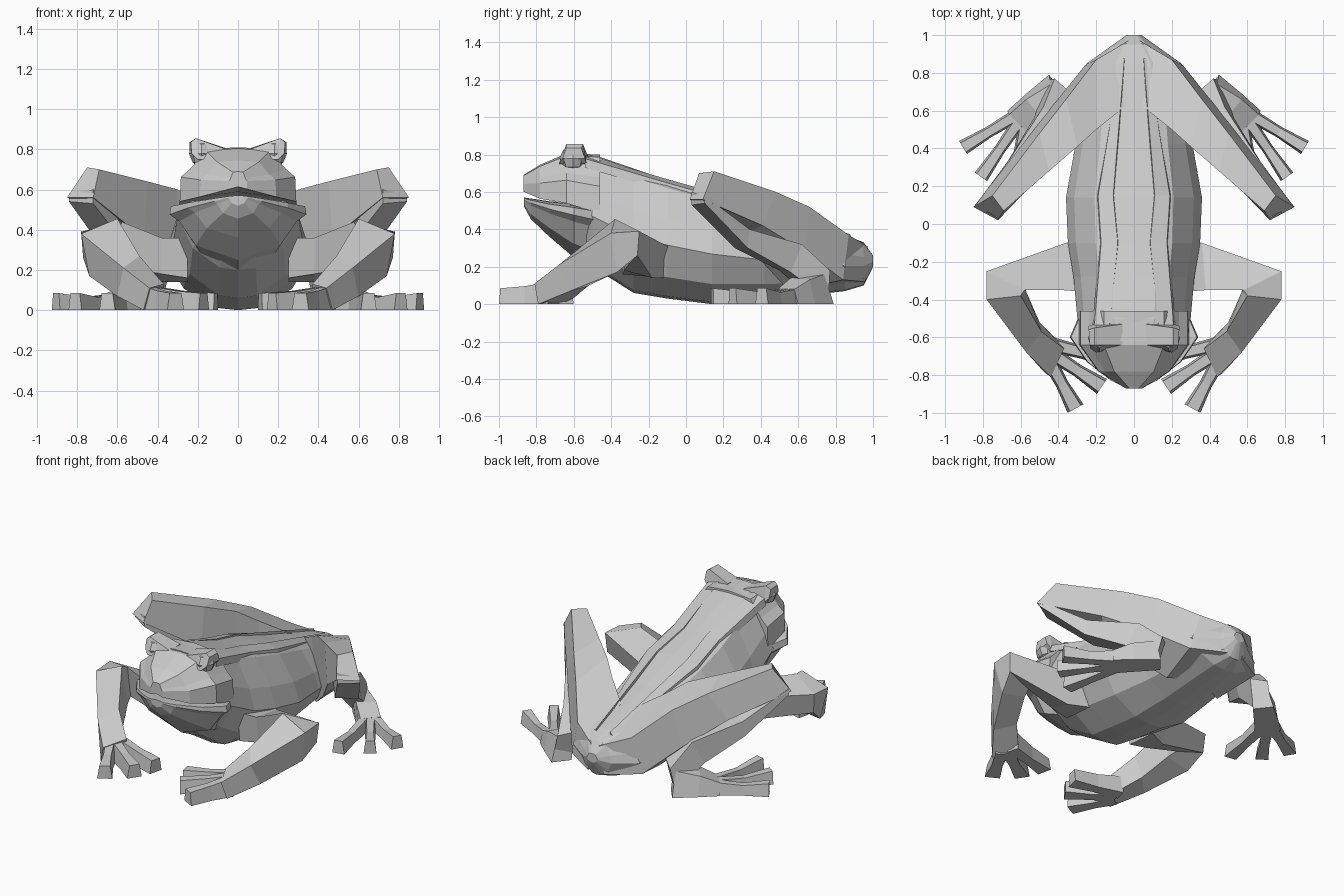
import bpy, bmesh
from mathutils import Vector


def loft(name, loops, mirror=False):
    """Skin a list of equal-length point loops, cap both ends."""
    bm = bmesh.new()
    rows = [[bm.verts.new(p) for p in loop] for loop in loops]
    n = len(rows[0])
    for a, b in zip(rows, rows[1:]):
        for i in range(n):
            j = (i + 1) % n
            bm.faces.new((a[i], a[j], b[j], b[i]))
    bm.faces.new(rows[0])
    bm.faces.new(rows[-1])
    bmesh.ops.recalc_face_normals(bm, faces=bm.faces)
    me = bpy.data.meshes.new(name)
    bm.to_mesh(me)
    bm.free()
    ob = bpy.data.objects.new(name, me)
    bpy.context.collection.objects.link(ob)
    if mirror:
        ob.modifiers.new("Mirror", 'MIRROR').use_mirror_merge = False
    return ob


def trunk(name, rings, prof):
    """Symmetric loft along y; ring = y, top, bottom, half width."""
    loops = []
    for y, zt, zb, w in rings:
        half = [(fx * w, y, zb + t * (zt - zb)) for fx, t in prof]
        loops.append(half + [(-x, yy, z) for x, yy, z in half[-2:0:-1]])
    return loft(name, loops)


def toe(name, base, tip, w0, w1, h0, h1):
    """Tapered flat-bottomed toe with a blunt end."""
    a, b = Vector((*base, 0)), Vector((*tip, 0))
    d = (b - a).normalized()
    s = Vector((-d.y, d.x, 0))
    loops = []
    for f, w, h in ((0, w0, h0), (0.5, w0 * 0.85, h0 * 0.8), (1, w1, h1)):
        c = a.lerp(b, f)
        loops.append([c + s * w / 2, c - s * w / 2,
                      c - s * w * 0.35 + Vector((0, 0, h)),
                      c + s * w * 0.35 + Vector((0, 0, h))])
    return loft(name, loops, True)


# body from rump to the back of the head
trunk("body", [
    (1.0, 0.26, 0.20, 0.04), (0.95, 0.33, 0.10, 0.11), (0.85, 0.37, 0.07, 0.25),
    (0.42, 0.50, 0.02, 0.31), (0.14, 0.595, 0.0, 0.36), (-0.1, 0.665, 0.03, 0.35),
    (-0.28, 0.725, 0.06, 0.32), (-0.5, 0.80, 0.20, 0.30), (-0.62, 0.81, 0.32, 0.24)],
    [(0, 1), (0.36, 0.99), (0.58, 0.93), (0.88, 0.66), (1, 0.45),
     (0.75, 0.18), (0.3, 0.02), (0, 0)])

# upper jaw and snout
trunk("snout", [
    (-0.46, 0.80, 0.46, 0.29), (-0.64, 0.805, 0.52, 0.29),
    (-0.78, 0.745, 0.55, 0.19), (-0.87, 0.69, 0.595, 0.045)],
    [(0, 1), (0.55, 0.96), (0.82, 0.64), (0.98, 0.5), (1, 0.07), (0.6, 0.12), (0, 0.2)])

# lower jaw with projecting lip
trunk("lower_jaw", [
    (-0.46, 0.52, 0.18, 0.28), (-0.60, 0.54, 0.25, 0.34), (-0.73, 0.55, 0.36, 0.25),
    (-0.83, 0.565, 0.455, 0.12), (-0.865, 0.57, 0.52, 0.05)],
    [(0, 1), (0.5, 0.98), (0.98, 0.92), (1, 0.78), (0.86, 0.66), (0.62, 0.25), (0, 0)])

# raised ridges running from the eyes to the rump
ridge = []
for x, y, z, w in ((0.17, -0.54, 0.79, 0.05), (0.13, -0.1, 0.66, 0.055),
                   (0.15, 0.15, 0.59, 0.05), (0.06, 0.88, 0.365, 0.012)):
    ridge.append([(x - w, y, z - 0.04), (x - w * 0.8, y, z + 0.008),
                  (x + w * 0.8, y, z - 0.012), (x + w, y, z - 0.06)])
loft("back_ridge", ridge, True)

# eyes with heavy angular lids
loft("eyelid", [
    [(0.06, -0.65, 0.74), (0.06, -0.52, 0.74), (0.06, -0.53, 0.805), (0.06, -0.64, 0.80)],
    [(0.20, -0.68, 0.75), (0.21, -0.53, 0.75), (0.21, -0.55, 0.855), (0.21, -0.64, 0.855)],
    [(0.23, -0.66, 0.78), (0.24, -0.54, 0.78), (0.24, -0.56, 0.835), (0.235, -0.64, 0.835)]],
    True)
for sx, side in ((1, "left"), (-1, "right")):
    bpy.ops.mesh.primitive_uv_sphere_add(segments=8, ring_count=4, radius=1,
                                         location=(0.182 * sx, -0.605, 0.78))
    eye = bpy.context.object
    eye.name = side + "_eye"
    eye.scale = (0.062, 0.072, 0.065)

# thighs
loft("thigh", [
    [(0.05, 0.62, 0.44), (0.03, 0.97, 0.31), (0.06, 0.96, 0.12), (0.05, 0.62, 0.08)],
    [(0.20, 0.50, 0.53), (0.20, 0.87, 0.37), (0.26, 0.84, 0.13), (0.20, 0.55, 0.07)],
    [(0.30, 0.41, 0.60), (0.36, 0.66, 0.52), (0.42, 0.64, 0.28), (0.32, 0.45, 0.18)],
    [(0.45, 0.28, 0.64), (0.50, 0.48, 0.60), (0.60, 0.41, 0.42), (0.47, 0.28, 0.36)],
    [(0.69, 0.07, 0.70), (0.75, 0.15, 0.71), (0.85, 0.09, 0.56), (0.72, 0.02, 0.56)]], True)

# shins folded beneath the thighs
loft("shin", [
    [(0.72, 0.03, 0.60), (0.84, 0.10, 0.58), (0.84, 0.10, 0.54), (0.72, 0.03, 0.53)],
    [(0.52, 0.27, 0.42), (0.66, 0.34, 0.40), (0.67, 0.33, 0.30), (0.54, 0.26, 0.30)],
    [(0.36, 0.52, 0.30), (0.48, 0.62, 0.32), (0.53, 0.56, 0.17), (0.42, 0.50, 0.18)],
    [(0.34, 0.70, 0.20), (0.42, 0.77, 0.18), (0.46, 0.76, 0.02), (0.38, 0.68, 0.02)]], True)

# hind feet
loft("hind_foot", [
    [(0.37, 0.69, 0), (0.45, 0.79, 0), (0.44, 0.74, 0.16), (0.38, 0.66, 0.18)],
    [(0.48, 0.57, 0), (0.57, 0.69, 0), (0.57, 0.66, 0.13), (0.49, 0.56, 0.14)],
    [(0.56, 0.48, 0), (0.67, 0.60, 0), (0.66, 0.58, 0.08), (0.57, 0.49, 0.08)]], True)
for i, (b, t) in enumerate((((0.63, 0.57), (0.905, 0.405)), ((0.61, 0.54), (0.81, 0.25)),
                            ((0.58, 0.51), (0.65, 0.14)))):
    toe(f"hind_toe_{i + 1}", b, t, 0.07, 0.08, 0.08, 0.085)

# front legs: shoulder, elbow, forearm, wrist
loft("front_leg", [
    [(0.25, -0.36, 0.36), (0.25, -0.06, 0.34), (0.25, -0.12, 0.14), (0.25, -0.34, 0.16)],
    [(0.38, -0.35, 0.36), (0.36, -0.10, 0.31), (0.38, -0.18, 0.14), (0.38, -0.33, 0.18)],
    [(0.58, -0.35, 0.44), (0.78, -0.25, 0.39), (0.77, -0.26, 0.26), (0.59, -0.30, 0.22)],
    [(0.60, -0.38, 0.455), (0.78, -0.40, 0.38), (0.74, -0.37, 0.17), (0.57, -0.36, 0.20)],
    [(0.49, -0.57, 0.27), (0.57, -0.68, 0.21), (0.60, -0.62, 0.07), (0.50, -0.52, 0.10)],
    [(0.37, -0.66, 0.13), (0.44, -0.81, 0.11), (0.47, -0.79, 0), (0.38, -0.64, 0)]], True)
for i, (b, t) in enumerate((((0.45, -0.72), (0.31, -0.977)), ((0.43, -0.69), (0.17, -0.86)),
                            ((0.43, -0.64), (0.11, -0.72)))):
    toe(f"front_toe_{i + 1}", b, t, 0.08, 0.095, 0.12, 0.085)
